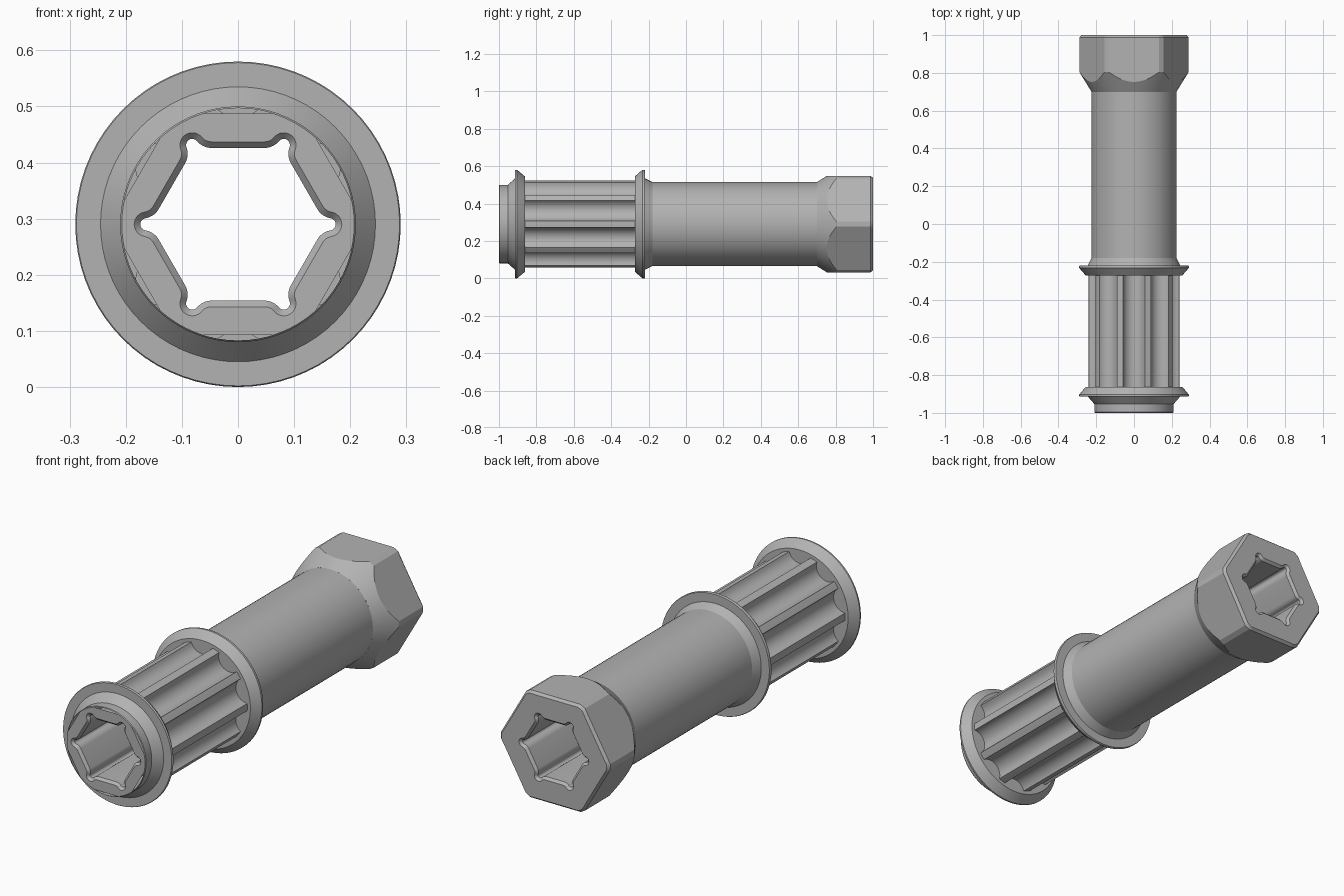
import bpy, math
from math import sin, cos, pi, radians, atan2, hypot

if "Cube" in bpy.data.objects:
    bpy.data.objects.remove(bpy.data.objects["Cube"])

AXIS_Z = 0.29
grey = bpy.data.materials.new("steel_grey")
grey.diffuse_color = (0.45, 0.45, 0.45, 1)
grey.use_nodes = True
grey.node_tree.nodes["Principled BSDF"].inputs["Base Color"].default_value = grey.diffuse_color


def skin(name, rings):
    """Skin a list of rings; each ring is a list of (radius, angle, y)."""
    n = len(rings[0])
    verts = [(r * cos(a), y, AXIS_Z + r * sin(a)) for ring in rings for r, a, y in ring]
    faces = []
    for i in range(len(rings) - 1):
        for k in range(n):
            m = (k + 1) % n
            faces.append((i * n + k, (i + 1) * n + k, (i + 1) * n + m, i * n + m))
    me = bpy.data.meshes.new(name)
    me.from_pydata(verts, [], faces)
    me.materials.append(grey)
    ob = bpy.data.objects.new(name, me)
    bpy.context.collection.objects.link(ob)
    bpy.ops.object.select_all(action='DESELECT')
    bpy.context.view_layer.objects.active = ob
    ob.select_set(True)
    bpy.ops.object.shade_smooth_by_angle(angle=radians(25))
    return ob


def lathe(name, profile, n=72):
    return skin(name, [[(r, 2 * pi * k / n, y) for k in range(n)] for r, y in profile])


# Front collar with its flange, then rear flange with the plain shaft
lathe("front_collar", [(0.207, -1), (0.21, -0.996), (0.21, -0.953), (0.245, -0.913),
                       (0.288, -0.913), (0.29, -0.91), (0.29, -0.903), (0.256, -0.862)])
lathe("shaft", [(0.256, -0.272), (0.29, -0.233), (0.29, -0.224), (0.288, -0.22),
                (0.245, -0.22), (0.225, -0.18), (0.225, 0.7)])

# Fluted section: ten ribs with round grooves between them
RIB_R, RIB_HALF, DEPTH, STEPS = 0.24, radians(4.2), 0.042, 12
span = pi / 10 - RIB_HALF
half_chord, chord_r = RIB_R * sin(span), RIB_R * cos(span)
flute_r = (half_chord ** 2 + DEPTH ** 2) / (2 * DEPTH)
centre = chord_r - DEPTH + flute_r
sweep = math.asin(half_chord / flute_r)
flutes = []
for k in range(10):
    base = k * pi / 5
    flutes.append((RIB_R, base))
    for s in range(STEPS + 1):
        t = -sweep + 2 * sweep * s / STEPS
        u, v = centre - flute_r * cos(t), flute_r * sin(t)
        flutes.append((hypot(u, v), base + pi / 10 + atan2(v, u)))
skin("fluted_section", [
    [(0.256, a, -0.862) for r, a in flutes],
    [(r, a, -0.862) for r, a in flutes],
    [(r, a, -0.272) for r, a in flutes],
    [(0.256, a, -0.272) for r, a in flutes]])

# Hexagonal head: flats cut on a round blank, with a conical neck
APOTHEM, BLANK, CHAMFER = 0.2575, 0.29, 0.011


def head_r(a):
    d = (a % (pi / 3)) - pi / 6      # angle from the middle of the flat
    return min(APOTHEM / cos(d), BLANK)


corner = math.acos(APOTHEM / BLANK)
angles = []
for k in range(6):
    mid = k * pi / 3 + pi / 6
    angles += [mid - corner + 2 * corner * s / 16 for s in range(17)]
skin("hex_head", [
    [(0.225, a, 0.7) for a in angles],
    [(head_r(a), a, 0.7 + (head_r(a) - 0.225) / 0.62) for a in angles],
    [(head_r(a), a, 0.987) for a in angles],
    [(head_r(a) - CHAMFER, a, 1) for a in angles]])


# Six-lobed socket outline as (radius, angle), shrunk inwards by an offset
def socket(off):
    lobe, fillet, flat, dist = 0.022, 0.022, 0.147, 0.163
    lx, lz = dist * cos(pi / 3), dist * sin(pi / 3)
    fz = flat + fillet
    fx = lx - math.sqrt((lobe + fillet) ** 2 - (fz - lz) ** 2)
    d = atan2(lz - fz, lx - fx)
    pts = []
    for s in range(6):               # fillet leaving the flat
        t = -pi / 2 + (d + pi / 2) * s / 5
        pts.append((fx + (fillet + off) * cos(t), fz + (fillet + off) * sin(t)))
    for s in range(1, 8):            # round lobe up to its tip
        t = d + pi + (pi / 3 - d - pi) * s / 7
        pts.append((lx + (lobe - off) * cos(t), lz + (lobe - off) * sin(t)))
    half = [(hypot(x, z), atan2(z, x)) for x, z in pts]
    full = half + [(r, 2 * pi / 3 - a) for r, a in reversed(half[:-1])]
    ring = [(r, a - k * pi / 3) for k in range(6) for r, a in full]
    return ring[::-1]


# Through socket with chamfered mouths, including both end faces
mouth, bore = socket(0), socket(0.011)
skin("socket_bore", [
    [(head_r(a) - CHAMFER, a, 1) for r, a in mouth],
    [(r, a, 1) for r, a in mouth],
    [(r, a, 0.988) for r, a in bore],
    [(r, a, -0.988) for r, a in bore],
    [(r, a, -1) for r, a in mouth],
    [(0.207, a, -1) for r, a in mouth]])
